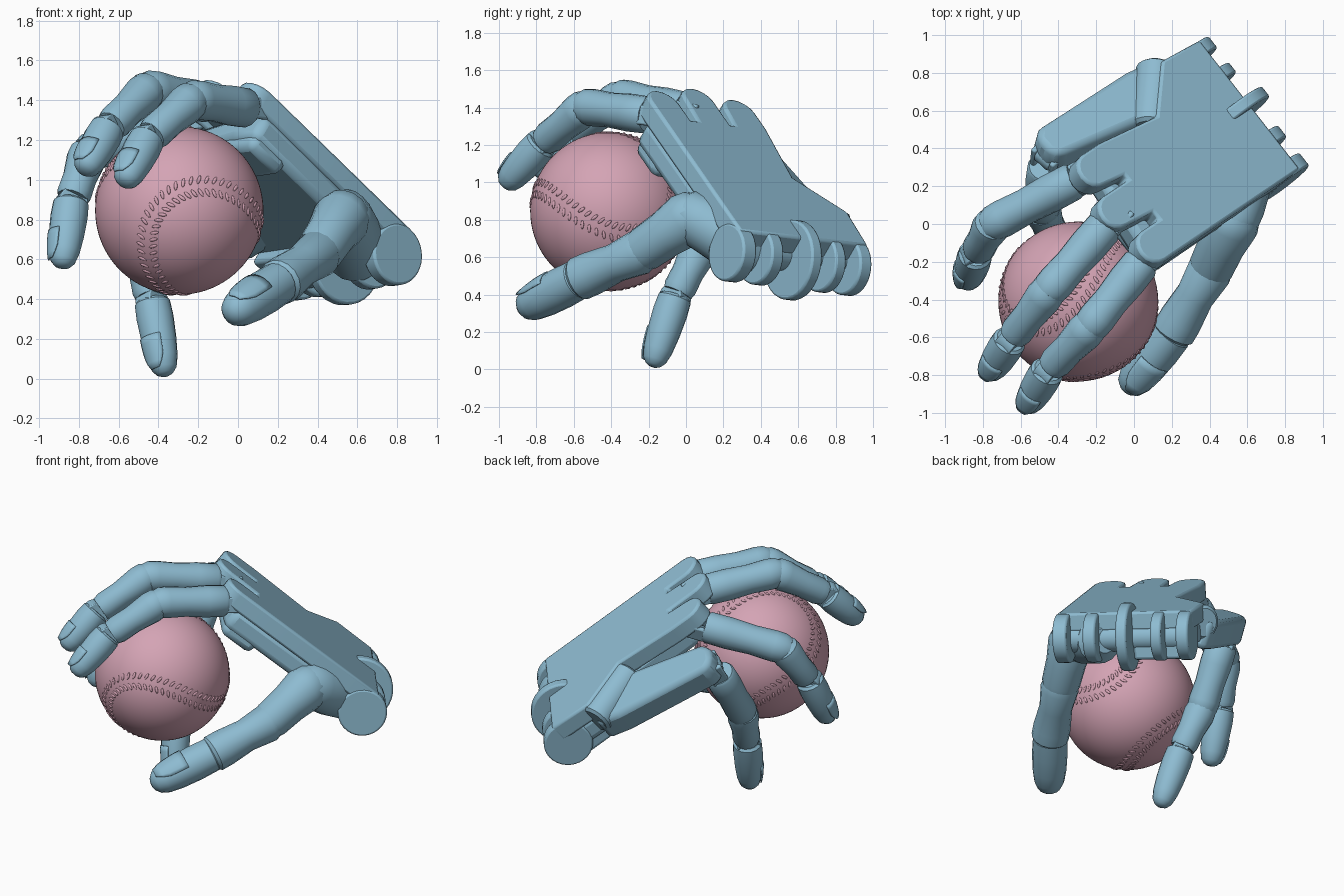
import bpy, bmesh, math
from mathutils import Vector, Matrix, Euler

if "Cube" in bpy.data.objects:
    bpy.data.objects.remove(bpy.data.objects["Cube"])


def material(name, rgb):
    m = bpy.data.materials.new(name)
    m.use_nodes = True
    m.diffuse_color = (*rgb, 1)
    m.node_tree.nodes["Principled BSDF"].inputs["Base Color"].default_value = (*rgb, 1)
    return m


BLUE = material("hand blue", (0.27, 0.50, 0.64))
PINK = material("ball pink", (0.66, 0.37, 0.46))


def finish(bm, name, mat=BLUE, angle=35, matrix=None, bevel=0):
    bmesh.ops.recalc_face_normals(bm, faces=bm.faces)
    mesh = bpy.data.meshes.new(name)
    bm.to_mesh(mesh)
    bm.free()
    mesh.materials.append(mat)
    ob = bpy.data.objects.new(name, mesh)
    bpy.context.scene.collection.objects.link(ob)
    if matrix:
        ob.matrix_world = matrix
    if bevel:
        b = ob.modifiers.new("Bevel", "BEVEL")
        b.width, b.segments, b.limit_method = bevel, 2, "ANGLE"
    bpy.ops.object.select_all(action="DESELECT")
    ob.select_set(True)
    bpy.context.view_layer.objects.active = ob
    bpy.ops.object.shade_smooth_by_angle(angle=math.radians(angle))
    return ob


def frame(a, b, up):
    """Axes with x along the part and z towards its back."""
    x = (b - a).normalized()
    y = up.cross(x).normalized()
    z = x.cross(y)
    return Matrix((x, y, z)).transposed().to_4x4(), (b - a).length


def loft(name, a, b, up, profile, sides=16):
    """Round part from a to b; profile holds (fraction, radius)."""
    rot, length = frame(a, b, up)
    bm = bmesh.new()
    rings = []
    for t, r in profile:
        rings.append([bm.verts.new((t * length, r * math.cos(k * math.tau / sides),
                                    r * math.sin(k * math.tau / sides))) for k in range(sides)])
    for p, q in zip(rings, rings[1:]):
        for k in range(sides):
            j = (k + 1) % sides
            bm.faces.new((p[k], p[j], q[j], q[k]))
    bm.faces.new(rings[0])
    bm.faces.new(rings[-1])
    return finish(bm, name, matrix=Matrix.Translation(a) @ rot)


def prism(name, outline, low, high, matrix, bevel=0.02):
    """Flat outline extruded between two heights."""
    bm = bmesh.new()
    face = bm.faces.new([bm.verts.new((x, y, low)) for x, y in outline])
    new = bmesh.ops.extrude_face_region(bm, geom=[face])["geom"]
    bmesh.ops.translate(bm, vec=(0, 0, high - low),
                        verts=[g for g in new if isinstance(g, bmesh.types.BMVert)])
    return finish(bm, name, matrix=matrix, bevel=bevel)


def disc(name, centre, radius, width, matrix, bevel=0.012):
    """Cylinder whose axis runs along local y."""
    bm = bmesh.new()
    bmesh.ops.create_cone(bm, cap_ends=True, segments=32, radius1=radius, radius2=radius, depth=width,
                          matrix=Matrix.Translation(centre) @ Matrix.Rotation(math.pi / 2, 4, "X"))
    return finish(bm, name, matrix=matrix, bevel=bevel)


def nail(name, a, b, up, start, stop, radius):
    """Thin curved plate on the back of a fingertip."""
    rot, length = frame(a, b, up)
    bm = bmesh.new()
    rows = []
    for i in range(6):
        f = i / 5
        spread = 0.8 * (1 - 0.55 * max(0, f - 0.5) ** 2 * 4)
        r = radius * (1 - 0.22 * f * f)
        rows.append([bm.verts.new(((start + (stop - start) * f) * length,
                                   r * math.sin(spread * k / 4), r * math.cos(spread * k / 4)))
                     for k in range(-4, 5)])
    for p, q in zip(rows, rows[1:]):
        for k in range(8):
            bm.faces.new((p[k], p[k + 1], q[k + 1], q[k]))
    ob = finish(bm, name, matrix=Matrix.Translation(a) @ rot)
    s = ob.modifiers.new("Thickness", "SOLIDIFY")
    s.thickness, s.offset = 0.008, 0


# Palm frame: x towards the fingers, y towards the thumb side, z out of the back
side = Vector((0.612, -0.785, 0.092)).normalized()
out = Vector((0.453, 0.444, 0.773))
ahead = side.cross(out).normalized()
out = ahead.cross(side)
palm = Matrix.Translation((0.665, 0.66, 0.66)) @ Matrix((ahead, side, out)).transposed().to_4x4()

# Back plate with three rounded knuckle lobes
lobes = [(1.18, 0.335), (1.24, 0.067), (1.18, -0.18)]
outline = [(0.07, -0.44), (0.07, 0.43)]
for i, (u, v) in enumerate(lobes):
    if i:
        outline.append((1.04, v + 0.115))
    for k in range(9):
        a = math.pi / 2 - k * math.pi / 8
        outline.append((u + 0.1 * math.cos(a), v + 0.1 * math.sin(a)))
    outline.append((1.04, v - 0.1))
outline += [(0.62, -0.23), (0.36, -0.46)]
prism("back_of_hand", outline, -0.12, 0, palm)
pad = [(0.12, -0.43), (0.12, 0.42), (1.13, 0.43), (1.15, 0.25), (1.1, -0.2), (0.62, -0.21), (0.36, -0.44)]
prism("palm_pad", pad, -0.25, -0.1, palm, 0.04)
prism("knuckle_pad", [(0.88, 0.0), (0.88, 0.42), (1.12, 0.42), (1.13, 0.0)], -0.3, -0.2, palm, 0.04)

# Wrist hinge
for i, (v, w, r) in enumerate([(-0.4, 0.08, 0.155), (-0.23, 0.07, 0.155), (-0.02, 0.07, 0.215),
                               (0.2, 0.08, 0.155), (0.39, 0.09, 0.155)]):
    disc(f"wrist_tab_{i + 1}", (0.08, v, -0.16), r, w, palm)
disc("wrist_axle", (0.14, 0, -0.17), 0.09, 0.8, palm)
prism("wrist_block", [(0.07, -0.41), (0.07, -0.05), (0.32, -0.05), (0.32, -0.41)], -0.31, -0.17, palm)

# Finger joints: knuckle, middle joint, end joint, tip, with base radius
fingers = {
    "index": ([(0.10, -0.13, 1.35), (-0.23, -0.54, 1.405), (-0.46, -0.78, 1.20), (-0.575, -0.975, 0.98)], 0.1),
    "middle": ([(-0.09, 0.06, 1.37), (-0.45, -0.35, 1.455), (-0.66, -0.62, 1.25), (-0.775, -0.80, 1.04)], 0.1),
    "ring": ([(-0.22, 0.28, 1.29), (-0.75, 0.00, 1.14), (-0.84, -0.16, 0.88), (-0.885, -0.31, 0.56)], 0.1),
    "little": ([(-0.46, 0.35, 1.08), (-0.49, 0.08, 0.66), (-0.43, -0.06, 0.38), (-0.365, -0.18, 0.015)], 0.1),
}
for name, (points, r) in fingers.items():
    p = [Vector(q) for q in points]
    up = (p[1] + p[2] - p[0] - p[3]).normalized()
    start = p[0].lerp(p[1], 0.17)
    loft(f"{name}_lower_segment", start, p[1], up,
         [(0, r * 0.9), (0.04, r), (0.3, r * 1.02), (0.6, r * 0.94), (0.88, r), (1, r * 0.96), (1.08, r * 0.75)])
    loft(f"{name}_middle_segment", p[1], p[2], up,
         [(-0.12, r * 0.6), (0, r * 0.95), (0.15, r), (0.5, r * 0.86), (0.8, r * 0.88), (0.9, r * 0.78)])
    loft(f"{name}_tip", p[2], p[3], up,
         [(-0.04, r * 0.75), (0, r * 0.9), (0.2, r * 0.94), (0.5, r * 0.89), (0.75, r * 0.79),
          (0.9, r * 0.64), (0.97, r * 0.43), (1, r * 0.2)])
    nail(f"{name}_nail", p[2], p[3], up, 0.48, 0.92, r * 0.91)
    # Forked knuckle and joint pins
    for j in (0, 2):
        rot, length = frame(p[j], p[j + 1], up)
        m = Matrix.Translation(p[j]) @ rot
        disc(f"{name}_pin_{j + 1}", (0, 0, 0), r * (0.5 if j == 0 else 0.75), 0.1, m, 0.006)
        if j == 0:
            for s in (-1, 1):
                y = s * 0.065
                strip = [(-0.05, y - 0.016), (length * 0.25, y - 0.016), (length * 0.25, y + 0.016), (-0.05, y + 0.016)]
                prism(f"{name}_fork_{'left' if s > 0 else 'right'}", strip, -0.06, 0.045, m, 0.01)

# Hinged outer bone carrying the little finger
a, b = Vector((0.13, 0.69, 0.73)), Vector((-0.455, 0.38, 1.10))
rot, length = frame(a, b, Vector((0.15, 0.6, 0.78)))
bone = [(-0.04, -0.15), (0.12, -0.16), (length, -0.11), (length + 0.05, -0.05),
        (length + 0.05, 0.05), (length, 0.1), (0.12, 0.15), (-0.04, 0.15)]
prism("little_finger_bone", bone, -0.09, 0.1, Matrix.Translation(a) @ rot, 0.035)
loft("little_finger_hinge", palm @ Vector((0.32, -0.46, -0.12)), palm @ Vector((0.62, -0.2, -0.12)), out,
     [(0, 0.09), (0.04, 0.11), (0.96, 0.11), (1, 0.09)])

# Thumb
t = [Vector(q) for q in ((0.6, 0.38, 0.62), (0.53, 0.03, 0.82), (0.4, -0.25, 0.625), (0.21, -0.57, 0.485), (-0.045, -0.885, 0.32))]
nail_up = Vector((-0.1, -0.6, 0.75))
loft("thumb_root", t[0], t[1], nail_up, [(-0.2, 0.08), (0, 0.15), (0.5, 0.16), (0.85, 0.15), (1.1, 0.13), (1.25, 0.07)])
loft("thumb_lower_segment", t[1], t[2], nail_up, [(-0.25, 0.08), (-0.1, 0.13), (0.1, 0.147), (0.5, 0.127), (0.9, 0.122), (1.1, 0.1)])
loft("thumb_middle_segment", t[2], t[3], nail_up, [(-0.15, 0.1), (0, 0.122), (0.4, 0.104), (0.8, 0.118), (1, 0.118), (1.08, 0.09)])
loft("thumb_tip", t[3], t[4], nail_up,
     [(-0.02, 0.09), (0.03, 0.108), (0.3, 0.112), (0.6, 0.107), (0.8, 0.095), (0.92, 0.073), (0.98, 0.042), (1, 0.015)])
nail("thumb_nail", t[3], t[4], nail_up, 0.42, 0.9, 0.113)

# Ball
ball = Matrix.Translation((-0.295, -0.41, 0.845))
R = 0.423
bm = bmesh.new()
bmesh.ops.create_uvsphere(bm, u_segments=64, v_segments=40, radius=R)
finish(bm, "ball", PINK, 60, ball)

# Two rows of raised stitches beside the winding seam
turn = Euler((0.85, -0.65, 0)).to_matrix() @ Matrix.Rotation(math.pi / 4, 3, "Z")


def seam(s):
    return turn @ Vector((0.75 * math.cos(s) + 0.25 * math.cos(3 * s),
                          0.75 * math.sin(s) - 0.25 * math.sin(3 * s), 0.866 * math.sin(2 * s)))


bm = bmesh.new()
COUNT = 108
for i in range(COUNT):
    s = math.tau * i / COUNT
    c = seam(s).normalized()
    along = (seam(s + 0.01) - seam(s - 0.01)).normalized()
    across = c.cross(along).normalized()
    for sign in (-1, 1):
        x = (across + along * 0.5 * sign).normalized()
        axes = Matrix((x, c.cross(x), c)).transposed().to_4x4()
        pos = (c + across * sign * 0.08).normalized() * R
        bmesh.ops.create_icosphere(bm, subdivisions=2, radius=1, matrix=Matrix.Translation(pos) @ axes
                                   @ Matrix.Diagonal((0.024, 0.009, 0.006, 1)))
finish(bm, "ball_stitches", PINK, 60, ball)
